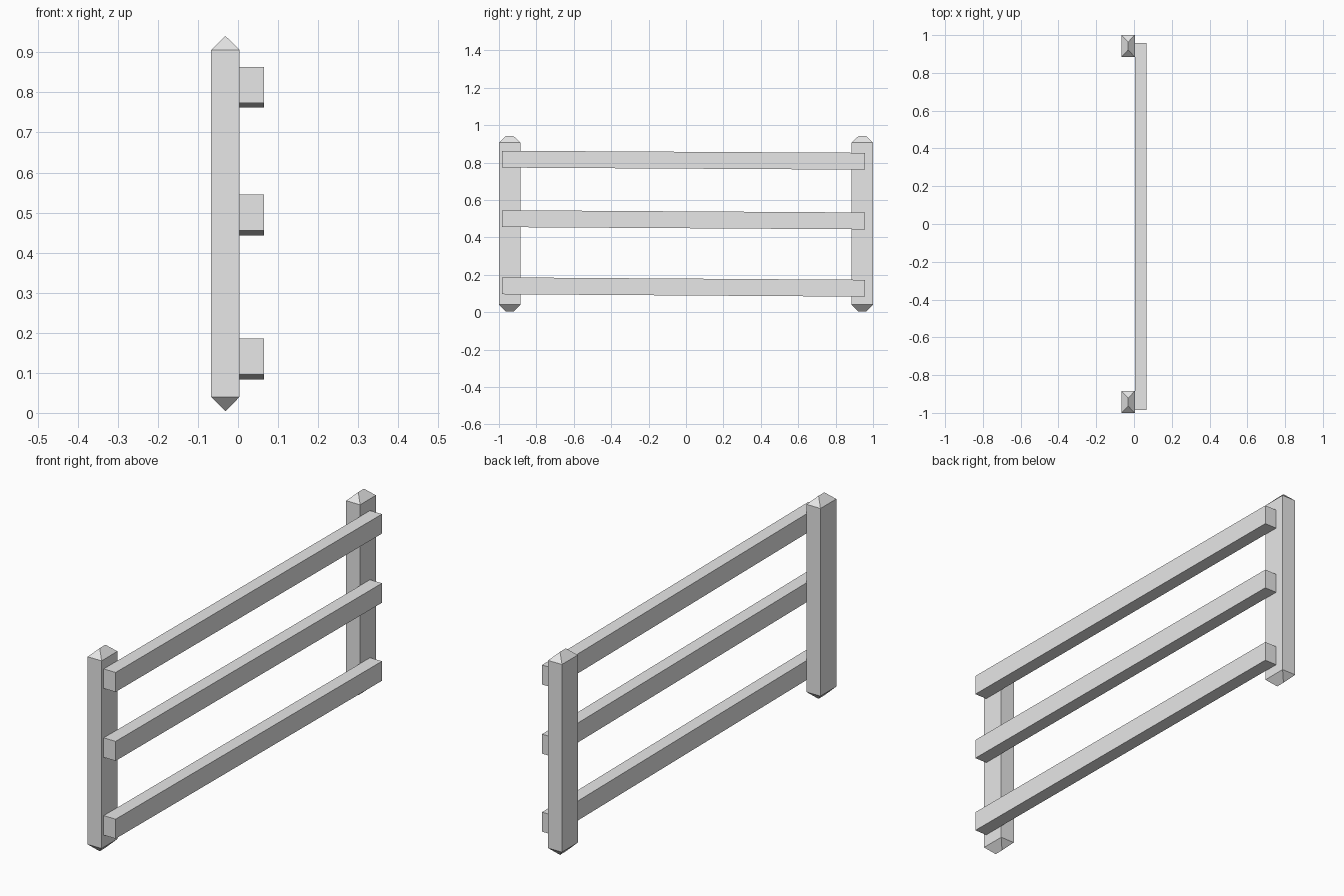
import bpy, bmesh

cube = bpy.data.objects.get("Cube")
if cube:
    bpy.data.objects.remove(cube, do_unlink=True)

grey = bpy.data.materials.new("plain grey")
grey.use_nodes = True
colour = (0.8, 0.8, 0.8, 1)
grey.diffuse_color = colour
grey.node_tree.nodes["Principled BSDF"].inputs["Base Color"].default_value = colour


def finish(name, bm):
    bmesh.ops.recalc_face_normals(bm, faces=bm.faces)
    mesh = bpy.data.meshes.new(name)
    bm.to_mesh(mesh)
    bm.free()
    mesh.materials.append(grey)
    obj = bpy.data.objects.new(name, mesh)
    bpy.context.collection.objects.link(obj)


# Post: rectangular shaft with a short hipped ridge at both ends
def post(name, y):
    half_x, half_y, ridge, x = 0.0355, 0.0575, 0.021, -0.0315
    bm = bmesh.new()
    rings = []
    for z in (0.04, 0.906):
        rings.append([bm.verts.new((x + sx * half_x, y + sy * half_y, z))
                      for sx, sy in ((-1, -1), (1, -1), (1, 1), (-1, 1))])
    for i in range(4):
        j = (i + 1) % 4
        bm.faces.new((rings[0][i], rings[0][j], rings[1][j], rings[1][i]))
    for (a, b, c, d), z in zip(rings, (0.004, 0.941)):
        front = bm.verts.new((x, y - ridge, z))
        back = bm.verts.new((x, y + ridge, z))
        bm.faces.new((a, b, front))
        bm.faces.new((c, d, back))
        bm.faces.new((b, c, back, front))
        bm.faces.new((d, a, front, back))
    finish(name, bm)


# Rail: square-ended beam that drops slightly towards the back
def rail(name, top, drop):
    bm = bmesh.new()
    bmesh.ops.create_cube(bm, size=1)
    for v in bm.verts:
        back = v.co.y > 0
        v.co.x = 0.065 if v.co.x > 0 else 0.004
        v.co.z = top - (0.09 if v.co.z < 0 else 0) - (drop if back else 0)
        v.co.y = 0.957 if back else -0.985
    finish(name, bm)


post("front_post", -0.9425)
post("back_post", 0.9425)
rail("top_rail", 0.863, 0.011)
rail("middle_rail", 0.545, 0.012)
rail("bottom_rail", 0.186, 0.013)
